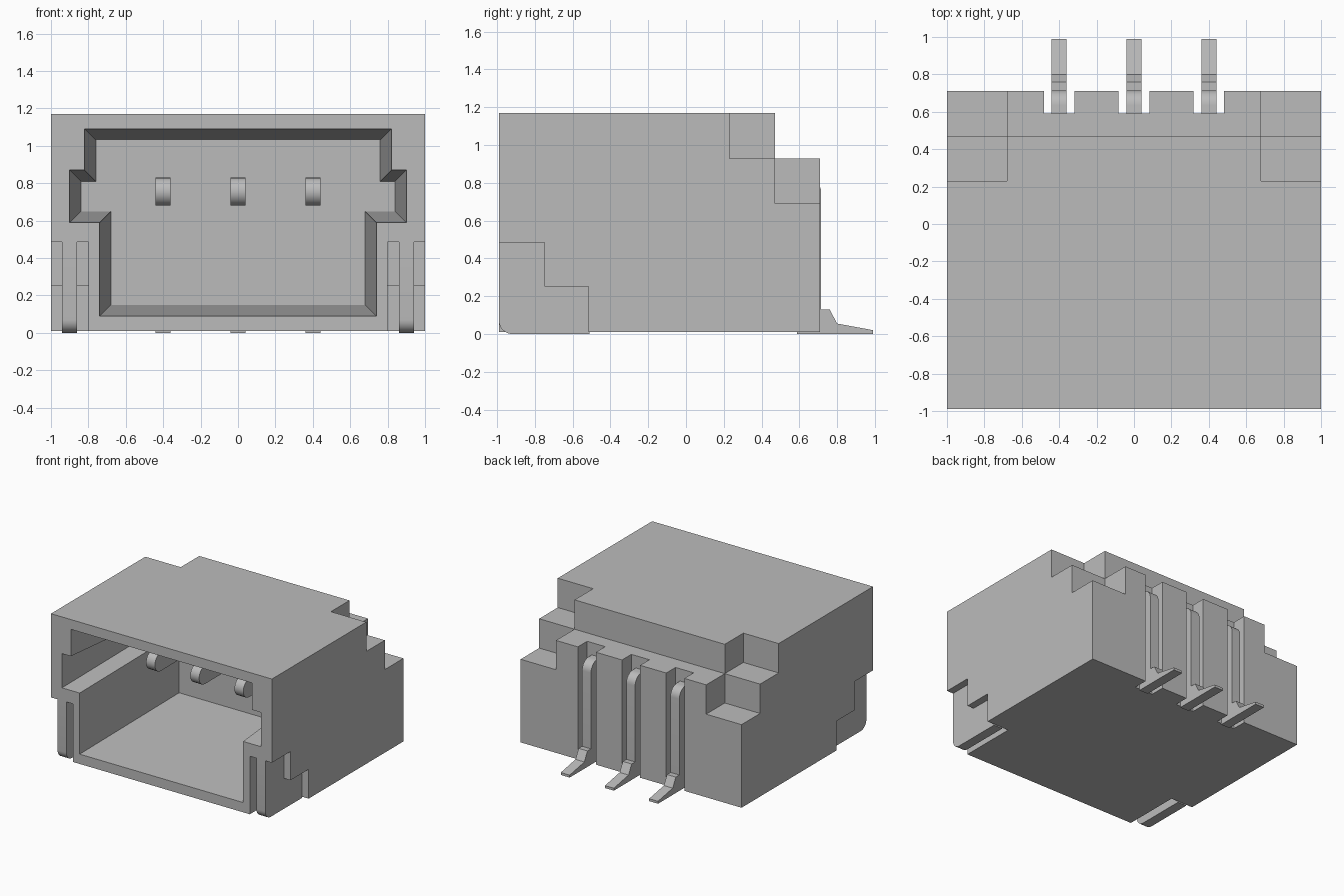
import bpy, bmesh, math

cube = bpy.data.objects.get("Cube")
if cube:
    bpy.data.objects.remove(cube, do_unlink=True)

grey = bpy.data.materials.new("light_grey")
grey.use_nodes = True
colour = (0.5, 0.5, 0.5, 1)
grey.diffuse_color = colour
grey.node_tree.nodes["Principled BSDF"].inputs["Base Color"].default_value = colour

FRONT, BACK = -0.99, 0.71
BOTTOM, TOP = 0.01, 1.17


def loft(name, ring_a, ring_b):
    """Closed solid between two matching rings of points."""
    bm = bmesh.new()
    a = [bm.verts.new(p) for p in ring_a]
    b = [bm.verts.new(p) for p in ring_b]
    n = len(a)
    bm.faces.new(a)
    bm.faces.new(b[::-1])
    for i in range(n):
        j = (i + 1) % n
        bm.faces.new((a[i], b[i], b[j], a[j]))
    bmesh.ops.recalc_face_normals(bm, faces=bm.faces[:])
    mesh = bpy.data.meshes.new(name)
    bm.to_mesh(mesh)
    bm.free()
    mesh.materials.append(grey)
    obj = bpy.data.objects.new(name, mesh)
    bpy.context.collection.objects.link(obj)
    return obj


def side_prism(name, profile, x0, x1):
    """Side profile of (y, z) points extruded across x."""
    return loft(name, [(x0, y, z) for y, z in profile], [(x1, y, z) for y, z in profile])


def arc(cy, cz, r, start, end, steps=8):
    angles = [math.radians(start + (end - start) * i / steps) for i in range(steps + 1)]
    return [(cy + r * math.cos(t), cz + r * math.sin(t)) for t in angles]


def cut(target, cutter):
    cutter.hide_render = True
    mod = target.modifiers.new("cut", 'BOOLEAN')
    mod.operation = 'DIFFERENCE'
    mod.solver = 'EXACT'
    mod.object = cutter
    bpy.context.view_layer.objects.active = target
    bpy.ops.object.modifier_apply(modifier=mod.name)
    bpy.data.objects.remove(cutter, do_unlink=True)


def smooth(obj):
    bpy.ops.object.select_all(action='DESELECT')
    obj.select_set(True)
    bpy.context.view_layer.objects.active = obj
    bpy.ops.object.shade_smooth_by_angle(angle=math.radians(30))


# Housing with the stepped back edge
housing = side_prism("housing", [(FRONT, BOTTOM), (BACK, BOTTOM), (BACK, 0.93),
                                 (0.47, 0.93), (0.47, TOP), (FRONT, TOP)], -1, 1)


# Tapered mating cavity
def cavity_ring(inset, y):
    half = [(0.74, 0.09, 1), (0.74, 0.59, 1), (0.90, 0.59, 1),
            (0.90, 0.87, -1), (0.82, 0.87, -1), (0.82, 1.09, -1)]
    right = [(x - inset, y, z + s * inset) for x, z, s in half]
    return right + [(-x, y, z) for x, y, z in reversed(right)]


cut(housing, loft("cavity_cutter", cavity_ring(-0.006, FRONT - 0.12), cavity_ring(0.06, 0.21)))

for side, label in ((1, "left"), (-1, "right")):
    # Stepped notches on the rear upper corners
    cut(housing, side_prism("corner_cutter", [(0.23, 0.93), (0.47, 0.93), (0.47, 0.69),
                                              (0.9, 0.69), (0.9, 1.4), (0.23, 1.4)],
                            side * 0.68, side * 1.2))
    # Stepped recesses on the front lower corners
    cut(housing, side_prism("recess_cutter", [(-1.2, -0.2), (-0.515, -0.2), (-0.515, 0.25),
                                              (-0.75, 0.25), (-0.75, 0.485), (-1.2, 0.485)],
                            side * 0.80, side * 1.2))
    # Metal solder tab standing in each recess
    tab = arc(FRONT + 0.07, 0.07, 0.07, 180, 270)
    tab += [(-0.512, 0), (-0.512, 0.252), (-0.748, 0.252), (-0.748, 0.487), (FRONT, 0.487)]
    smooth(side_prism(label + "_solder_tab", tab, side * 0.86, side * 0.94))

# Contact pins and their slots through the back wall
pin = arc(-0.485, 0.755, 0.075, 270, 90, 12)
pin += arc(0.635, 0.75, 0.08, 90, 0)
pin += [(0.715, 0.13), (0.76, 0.13), (0.80, 0.055), (0.99, 0.02), (0.99, 0),
        (0.588, 0), (0.588, 0.68)]
for x, label in ((-0.4, "right"), (0, "middle"), (0.4, "left")):
    cut(housing, side_prism("slot_cutter", [(0.59, -0.2), (0.9, -0.2), (0.9, 1.0), (0.59, 1.0)],
                            x - 0.082, x + 0.082))
    smooth(side_prism(label + "_contact_pin", pin, x - 0.04, x + 0.04))
